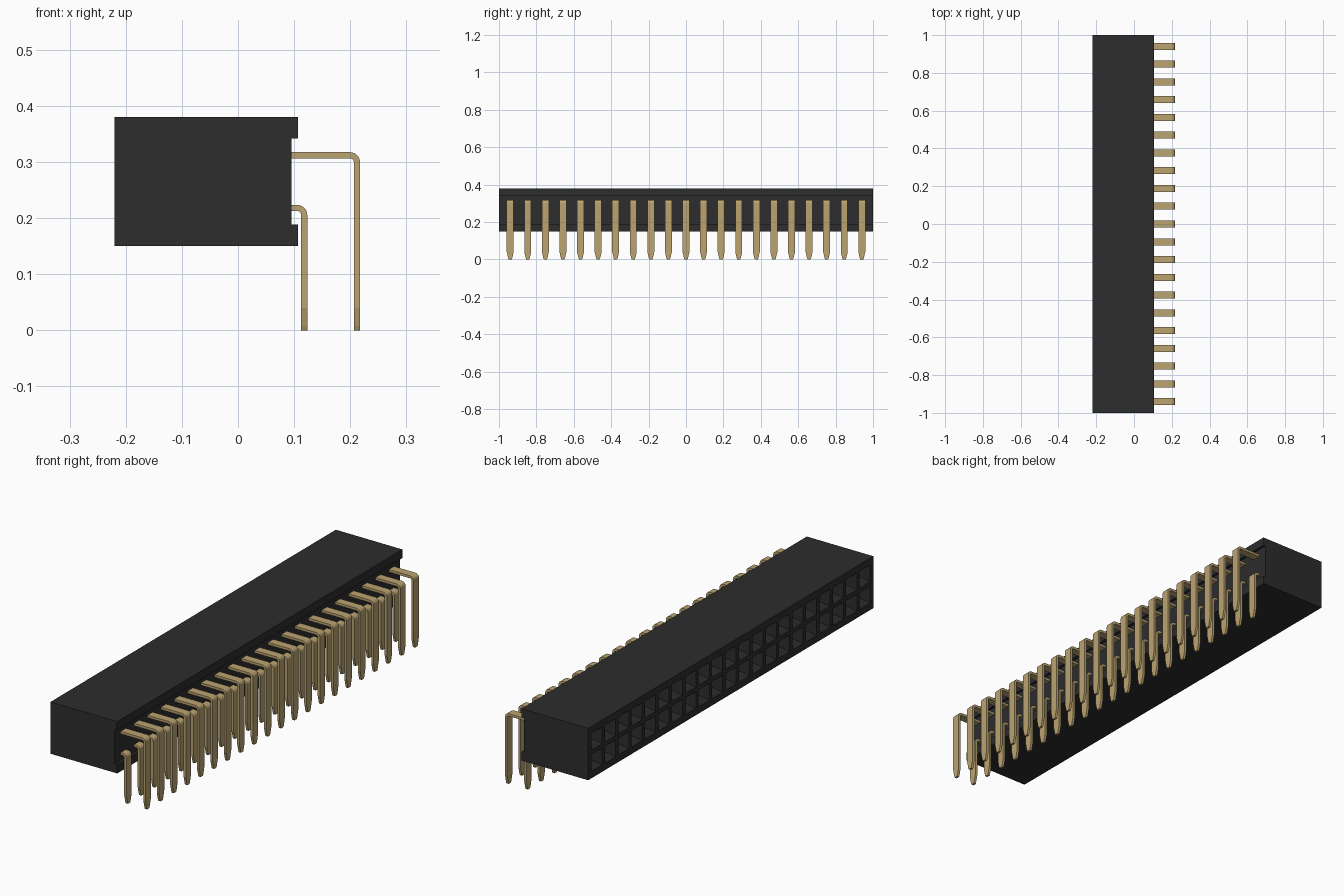
import bpy, bmesh, math

if "Cube" in bpy.data.objects:
    bpy.data.objects.remove(bpy.data.objects["Cube"], do_unlink=True)


def material(name, rgb):
    m = bpy.data.materials.new(name)
    m.use_nodes = True
    m.diffuse_color = (*rgb, 1)
    bsdf = next(n for n in m.node_tree.nodes if n.type == 'BSDF_PRINCIPLED')
    bsdf.inputs["Base Color"].default_value = (*rgb, 1)
    return m


def mesh_from(bm, name, mat):
    bmesh.ops.remove_doubles(bm, verts=bm.verts, dist=0.0001)
    me = bpy.data.meshes.new(name)
    bm.to_mesh(me)
    bm.free()
    me.materials.append(mat)
    return me


def add_object(name, me, location=(0, 0, 0)):
    ob = bpy.data.objects.new(name, me)
    ob.location = location
    bpy.context.collection.objects.link(ob)
    return ob


black = material("black plastic", (0.026, 0.026, 0.026))
gold = material("gold metal", (0.5, 0.37, 0.165))

COLUMNS, PITCH = 21, 0.094
COLUMN_Y = [(i - (COLUMNS - 1) / 2) * PITCH for i in range(COLUMNS)]
LOW_Z, HIGH_Z = 0.218, 0.312
X_FACE, X_LIP, X_REAR = -0.22, 0.107, 0.095
Z_BOTTOM, Z_TOP = 0.15, 0.38

# Housing shell: grooved profile extruded along y, open on the socket side
bm = bmesh.new()
profile = [(X_FACE, Z_BOTTOM), (X_LIP, Z_BOTTOM), (X_LIP, 0.189), (X_REAR, 0.189),
           (X_REAR, 0.342), (X_LIP, 0.342), (X_LIP, Z_TOP), (X_FACE, Z_TOP)]
near = [bm.verts.new((x, -1, z)) for x, z in profile]
far = [bm.verts.new((x, 1, z)) for x, z in profile]
bm.faces.new(near)
bm.faces.new(far[::-1])
for i in range(len(profile) - 1):
    bm.faces.new((near[i + 1], near[i], far[i], far[i + 1]))


def rect(x, y0, y1, z0, z1):
    return [bm.verts.new((x, y, z)) for y, z in ((y0, z0), (y0, z1), (y1, z1), (y1, z0))]


# Socket side: a grid of ribs with a funnel-mouthed square hole in each cell
MOUTH, THROAT = 0.037, 0.021
ys = [-1] + [y + s * MOUTH for y in COLUMN_Y for s in (-1, 1)] + [1]
zs = [Z_BOTTOM] + [z + s * MOUTH for z in (LOW_Z, HIGH_Z) for s in (-1, 1)] + [Z_TOP]
for i in range(len(ys) - 1):
    for j in range(len(zs) - 1):
        mouth = rect(X_FACE, ys[i], ys[i + 1], zs[j], zs[j + 1])
        if i % 2 == 0 or j % 2 == 0:
            bm.faces.new(mouth)
            continue
        y, z = (ys[i] + ys[i + 1]) / 2, (zs[j] + zs[j + 1]) / 2
        ring = mouth
        for depth in (0.025, 0.2):
            inner = rect(X_FACE + depth, y - THROAT, y + THROAT, z - THROAT, z + THROAT)
            for k in range(4):
                n = (k + 1) % 4
                bm.faces.new((ring[k], ring[n], inner[n], inner[k]))
            ring = inner
        bm.faces.new(ring)
add_object("socket_housing", mesh_from(bm, "socket_housing", black))


# Right-angle pin: flat strip bent downward, with a tapered tip
def pin_mesh(name, x, z):
    half, outer_r, inner_r, width = 0.0055, 0.018, 0.007, 0.0185
    cx, cz = x + half - outer_r, z + half - outer_r
    stations = [((0.06, z + half), (0.06, z - half), width)]
    for k in range(7):
        a = math.pi / 2 * (1 - k / 6)
        c, s = math.cos(a), math.sin(a)
        stations.append(((cx + outer_r * c, cz + outer_r * s),
                         (cx + inner_r * c, cz + inner_r * s), width))
    for height, w in ((0.04, width), (0.008, 0.011), (0, 0.008)):
        stations.append(((x + half, height), (x - half, height), w))
    bm = bmesh.new()
    rings = []
    for (ox, oz), (ix, iz), w in stations:
        rings.append([bm.verts.new(p) for p in
                      ((ox, -w, oz), (ox, w, oz), (ix, w, iz), (ix, -w, iz))])
    for a, b in zip(rings, rings[1:]):
        for k in range(4):
            n = (k + 1) % 4
            bm.faces.new((a[k], a[n], b[n], b[k]))
    bm.faces.new(rings[0])
    bm.faces.new(rings[-1][::-1])
    bmesh.ops.recalc_face_normals(bm, faces=bm.faces)
    return mesh_from(bm, name, gold)


for row, x, z in (("lower", 0.118, LOW_Z), ("upper", 0.212, HIGH_Z)):
    me = pin_mesh(row + "_pin", x, z)
    for i, y in enumerate(COLUMN_Y):
        add_object(f"{row}_pin_{i + 1:02d}", me, (0, y, 0))
